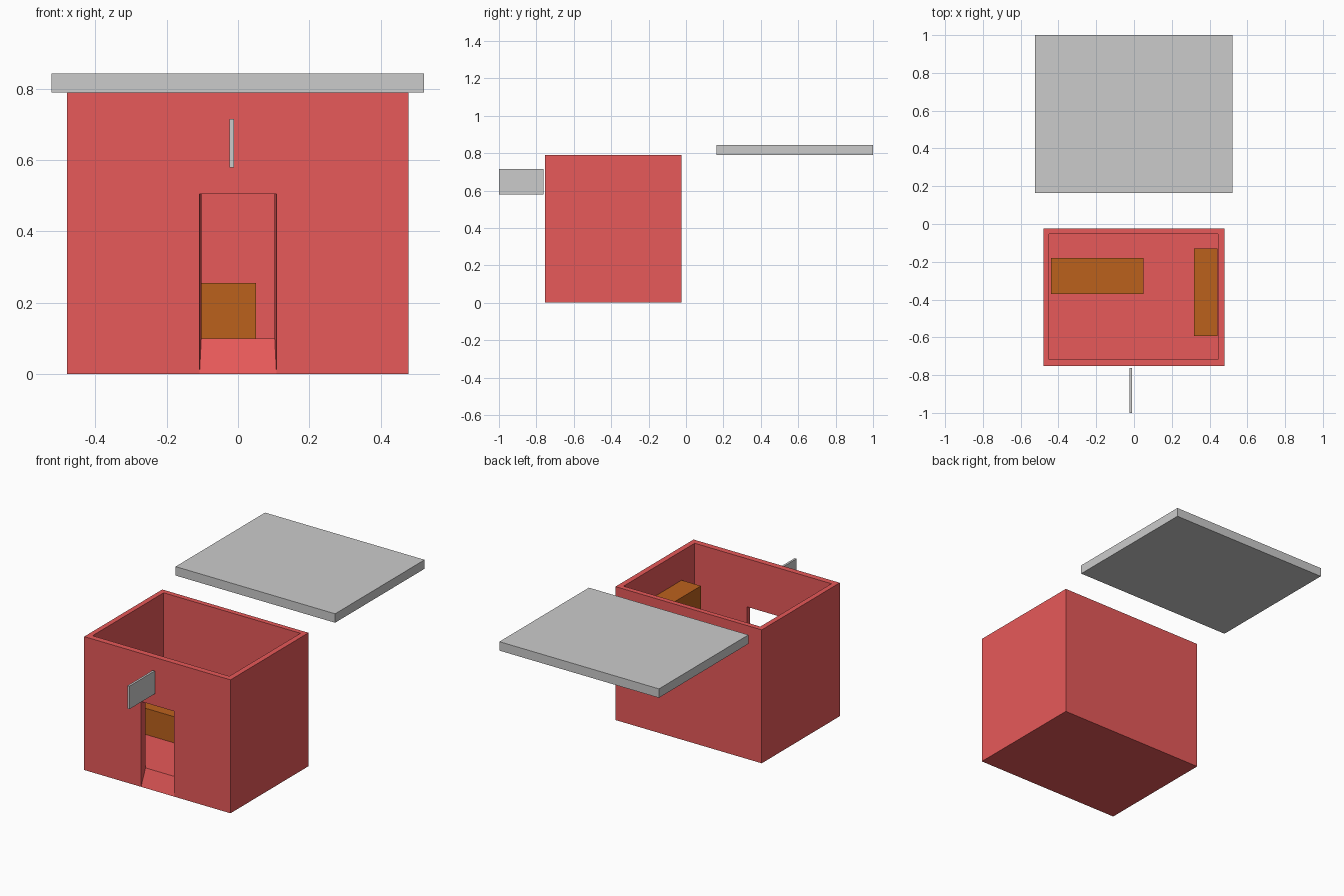
import bpy, bmesh

if "Cube" in bpy.data.objects:
    bpy.data.objects.remove(bpy.data.objects["Cube"])


def material(name, rgb):
    m = bpy.data.materials.new(name)
    m.diffuse_color = (*rgb, 1)
    m.use_nodes = True
    m.node_tree.nodes["Principled BSDF"].inputs["Base Color"].default_value = m.diffuse_color
    return m


def finish(name, bm, mat=None):
    bmesh.ops.recalc_face_normals(bm, faces=bm.faces)
    me = bpy.data.meshes.new(name)
    bm.to_mesh(me)
    bm.free()
    ob = bpy.data.objects.new(name, me)
    bpy.context.collection.objects.link(ob)
    if mat:
        me.materials.append(mat)
    return ob


def box(name, x, y, z, mat=None):
    bm = bmesh.new()
    bmesh.ops.create_cube(bm, size=1)
    for v in bm.verts:
        for i, (lo, hi) in enumerate((x, y, z)):
            v.co[i] = hi if v.co[i] > 0 else lo
    return finish(name, bm, mat)


def shell(bm, x0, x1, y0, y1, z0, z1, door, door_top):
    """Open-topped box with a door notch in its front; returns door and rim loops."""
    new = bm.verts.new
    fl, fr, br, bl = [new((x, y, z0)) for x, y in ((x0, y0), (x1, y0), (x1, y1), (x0, y1))]
    rim = [new((x, y, z1)) for x, y in ((x0, y0), (x1, y0), (x1, y1), (x0, y1))]
    d = [new((x, y0, z)) for x, z in ((-door, z0), (-door, door_top), (door, door_top), (door, z0))]
    bm.faces.new((fl, d[0], d[1], d[2], d[3], fr, rim[1], rim[0]))
    bm.faces.new((fl, d[0], d[3], fr, br, bl))
    bm.faces.new((fr, br, rim[2], rim[1]))
    bm.faces.new((br, bl, rim[3], rim[2]))
    bm.faces.new((bl, fl, rim[0], rim[3]))
    return d, rim


red = material("red_wall", (0.8, 0.1, 0.1))
brown = material("brown_wood", (0.5, 0.12, 0.012))

# Walls and floor, with a doorway that ramps up to the raised floor
bm = bmesh.new()
outer = shell(bm, -0.48, 0.478, -0.753, -0.023, 0.0, 0.79, 0.108, 0.505)
inner = shell(bm, -0.45, 0.446, -0.718, -0.053, 0.10, 0.79, 0.103, 0.505)
for a, b in zip(outer, inner):
    for i in range(4):
        j = (i + 1) % 4
        bm.faces.new((a[i], a[j], b[j], b[i]))
finish("shop_walls", bm, red)

# Furniture
box("counter", (-0.44, 0.05), (-0.37, -0.18), (0.10, 0.255), brown)
box("shelf", (0.317, 0.443), (-0.592, -0.13), (0.10, 0.62), brown)

# Lifted-off roof slab and hanging sign plate
box("roof", (-0.523, 0.522), (0.163, 1.0), (0.79, 0.843))
box("sign", (-0.024, -0.011), (-1.0, -0.763), (0.58, 0.716))
